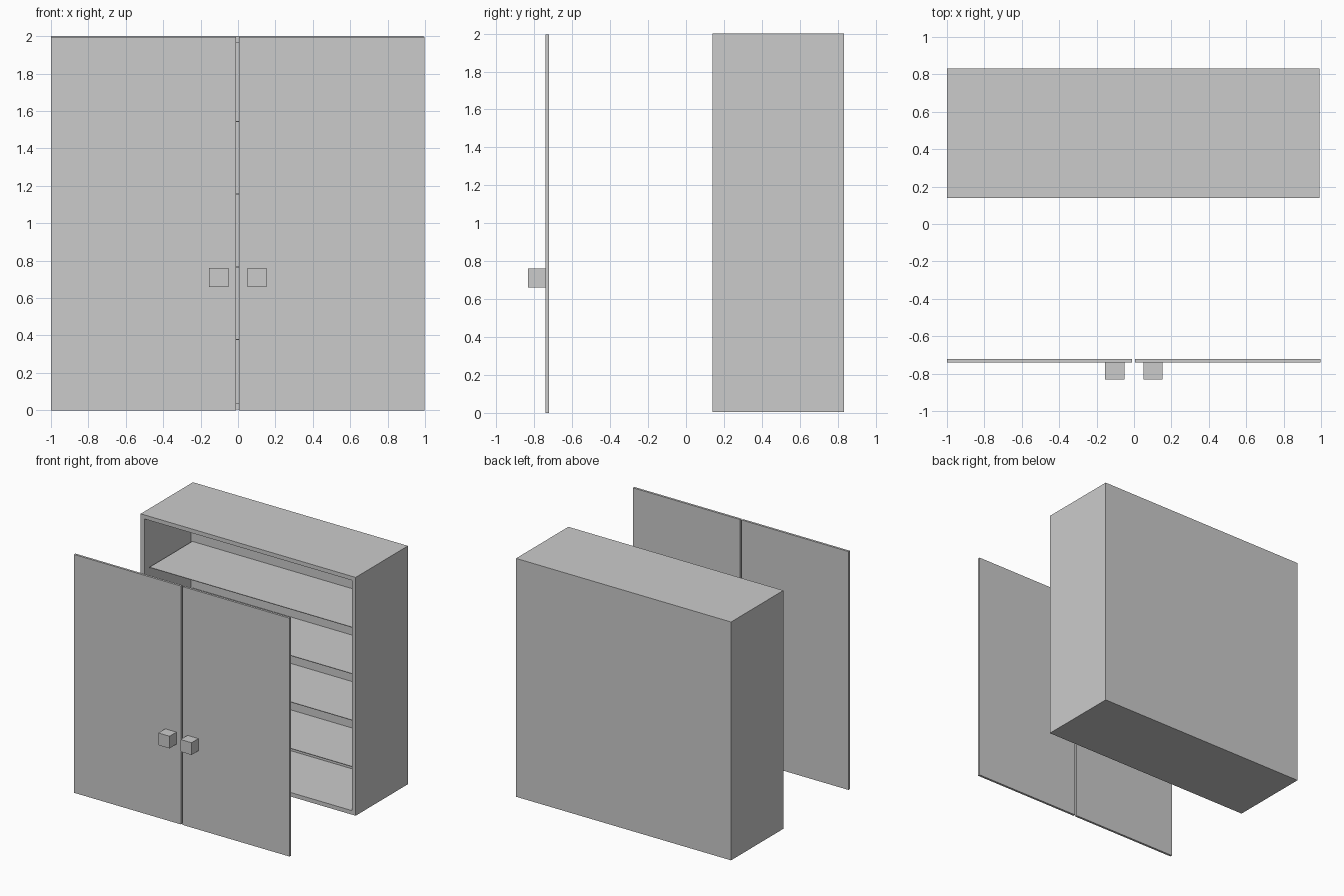
import bpy, bmesh

if "Cube" in bpy.data.objects:
    bpy.data.objects.remove(bpy.data.objects["Cube"])


def box(name, x, y, z):
    """Box from (min, max) ranges on each axis."""
    bm = bmesh.new()
    bmesh.ops.create_cube(bm, size=1)
    for v in bm.verts:
        v.co = [r[0] if c < 0 else r[1] for c, r in zip(v.co, (x, y, z))]
    return finish(name, bm)


def finish(name, bm):
    mesh = bpy.data.meshes.new(name)
    bm.to_mesh(mesh)
    bm.free()
    ob = bpy.data.objects.new(name, mesh)
    bpy.context.collection.objects.link(ob)
    return ob


WALL = 0.048
X, Y, Z = (-1.0, 0.992), (0.14, 0.832), (0.004, 2.0)
BACK = 0.755

# Cabinet shell: one box whose front is inset and pushed inwards
cabinet = box("cabinet_shell", X, Y, Z)
bm = bmesh.new()
bm.from_mesh(cabinet.data)
bm.normal_update()
front = min(bm.faces, key=lambda f: f.calc_center_median().y)
bmesh.ops.inset_region(bm, faces=[front], thickness=WALL)
hole = bmesh.ops.extrude_discrete_faces(bm, faces=[front])["faces"][0]
for v in hole.verts:
    v.co.y = BACK
bmesh.ops.recalc_face_normals(bm, faces=bm.faces)
bm.to_mesh(cabinet.data)
bm.free()

# Four thin shelves, set back slightly from the front
for i in range(4):
    top = 0.38 + i * 0.389
    box(f"shelf_{i + 1}", (X[0] + WALL, X[1] - WALL), (0.19, BACK), (top - 0.005, top))

# Pair of detached doors with square knobs
for side, dx, kx in (("left", (-1.0, -0.01), (-0.155, -0.052)),
                     ("right", (0.005, 0.997), (0.051, 0.152))):
    box(f"{side}_door", dx, (-0.741, -0.722), (0.0, 1.996))
    box(f"{side}_knob", kx, (-0.832, -0.741), (0.66, 0.762))
